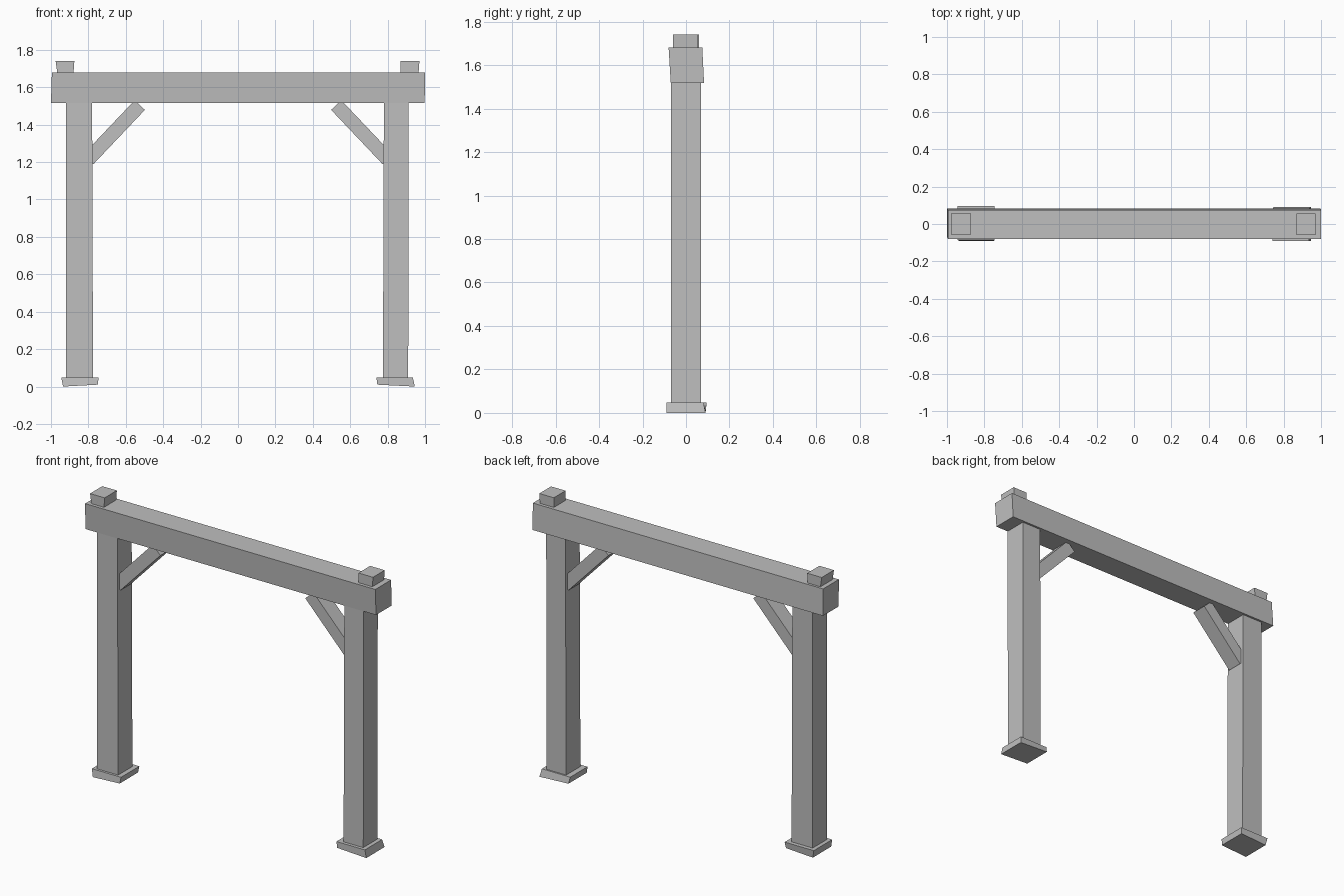
import bpy, bmesh, math
from mathutils import Matrix, Vector

if "Cube" in bpy.data.objects:
    bpy.data.objects.remove(bpy.data.objects["Cube"])

grey = bpy.data.materials.new("weathered_grey")
grey.diffuse_color = (0.52, 0.52, 0.52, 1)
grey.use_nodes = True
grey.node_tree.nodes["Principled BSDF"].inputs["Base Color"].default_value = grey.diffuse_color


def block(name, bottom, top, z0, z1, tilt=0.0):
    """Hewn block: bottom and top are (x0, x1, y0, y1); tilt lifts the underside at +x."""
    bm = bmesh.new()
    rings = []
    for (x0, x1, y0, y1), z, t in ((bottom, z0, tilt), (top, z1, 0)):
        rings.append([bm.verts.new(p) for p in
                      ((x0, y0, z), (x1, y0, z + t), (x1, y1, z + t), (x0, y1, z))])
    low, high = rings
    bm.faces.new(low[::-1])
    bm.faces.new(high)
    for i in range(4):
        j = (i + 1) % 4
        bm.faces.new((low[i], low[j], high[j], high[i]))
    return finish(name, bm)


def finish(name, bm):
    mesh = bpy.data.meshes.new(name)
    bm.to_mesh(mesh)
    bm.free()
    mesh.materials.append(grey)
    ob = bpy.data.objects.new(name, mesh)
    bpy.context.collection.objects.link(ob)
    return ob


def brace(name, side):
    """Diagonal bar from the post's inner face up to the underside of the beam."""
    start, end = Vector((0.80 * side, 0, 1.215)), Vector((0.525 * side, 0, 1.505))
    axis = end - start
    bm = bmesh.new()
    bmesh.ops.create_cube(bm, size=1)
    turn = axis.to_track_quat('Z', 'Y').to_matrix().to_4x4()
    bmesh.ops.transform(bm, verts=bm.verts, matrix=Matrix.Translation((start + end) / 2)
                        @ turn @ Matrix.Diagonal((0.10, 0.075, axis.length, 1)))
    # Lay the thin side in the plane of the frame
    if abs(max(v.co.y for v in bm.verts) - 0.05) > 0.001:
        for v in bm.verts:
            v.co.y = math.copysign(0.05, v.co.y)
    return finish(name, bm)


# Feet
block("left_foot", (-0.935, -0.75, -0.09, 0.09), (-0.945, -0.745, -0.085, 0.095), 0.0, 0.048, 0.01)
block("right_foot", (0.745, 0.945, -0.09, 0.09), (0.74, 0.935, -0.09, 0.08), 0.01, 0.048, -0.01)

# Posts
block("left_post", (-0.92, -0.775, -0.07, 0.07), (-0.92, -0.78, -0.07, 0.07), 0.03, 1.54)
block("right_post", (0.775, 0.91, -0.07, 0.07), (0.78, 0.912, -0.07, 0.07), 0.03, 1.54)

# Crossbeam, slightly leaning
block("crossbeam", (-1.0, 0.998, -0.07, 0.083), (-0.995, 1.0, -0.08, 0.075), 1.517, 1.68)

# Braces
brace("left_brace", -1)
brace("right_brace", 1)

# Post caps above the beam
block("left_cap", (-0.965, -0.88, -0.06, 0.06), (-0.975, -0.875, -0.06, 0.06), 1.67, 1.74)
block("right_cap", (0.87, 0.965, -0.06, 0.055), (0.87, 0.97, -0.06, 0.055), 1.67, 1.74)
